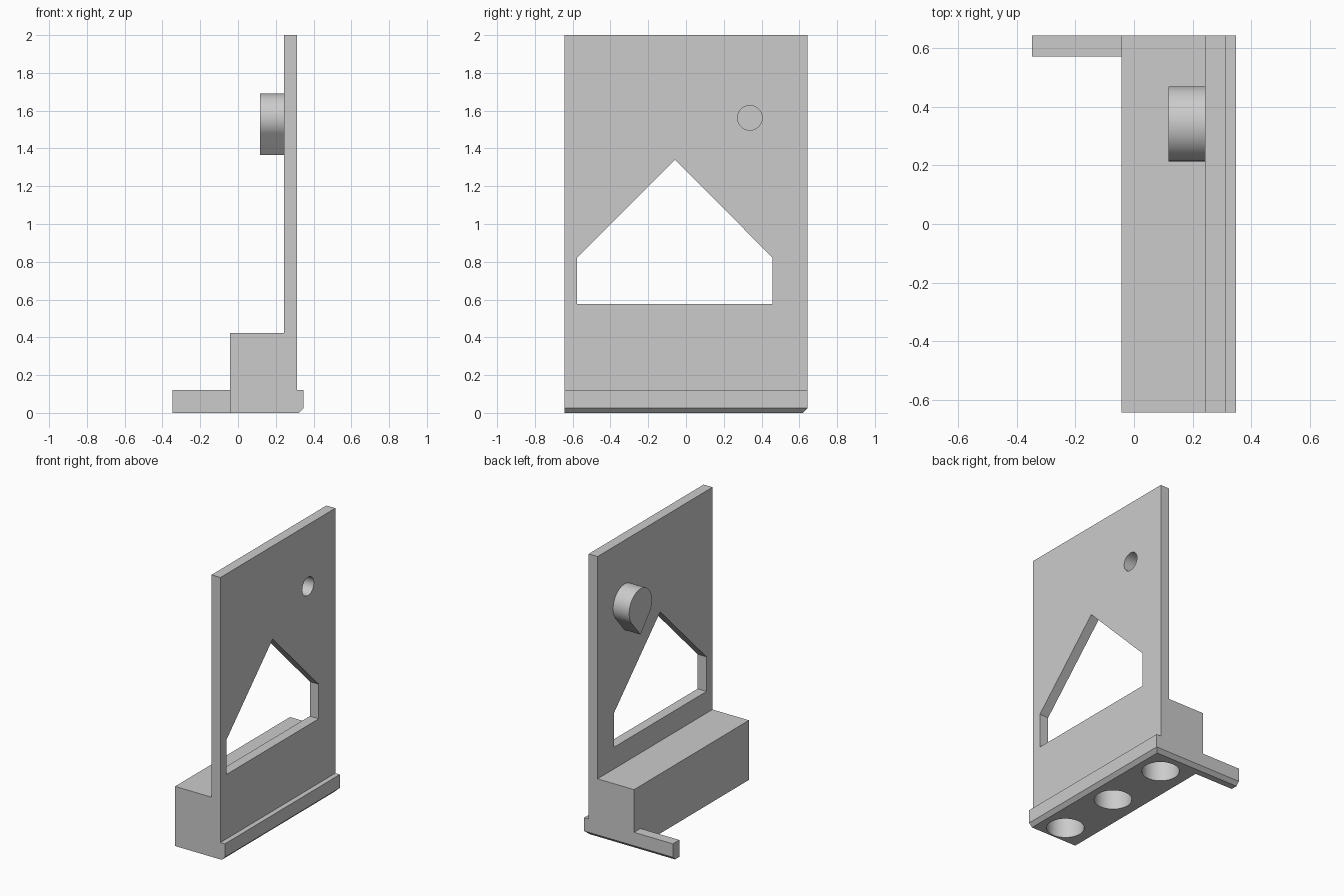
import bpy, bmesh, math
from mathutils import Vector

default = bpy.data.objects.get("Cube")
if default:
    bpy.data.objects.remove(default, do_unlink=True)

grey = bpy.data.materials.new("light_grey")
grey.use_nodes = True
COLOUR = (0.6, 0.6, 0.6, 1)
grey.diffuse_color = COLOUR
grey.node_tree.nodes["Principled BSDF"].inputs["Base Color"].default_value = COLOUR

# Main dimensions
SIDE, BACK = 0.348, 0.644
PLATE_IN, PLATE_OUT = 0.243, 0.313
BLOCK_IN, BLOCK_TOP = -0.043, 0.423
BASE_TOP, CHAMFER = 0.12, 0.025
ARM_FRONT = 0.572


def prism(name, outline, axis, lo, hi):
    """Extrude a 2D outline along x (outline is y, z), y (x, z) or z (x, y)."""
    def place(p, t):
        return {"x": (t, *p), "y": (p[0], t, p[1]), "z": (*p, t)}[axis]
    bm = bmesh.new()
    face = bm.faces.new([bm.verts.new(place(p, lo)) for p in outline])
    new = bmesh.ops.extrude_face_region(bm, geom=[face])["geom"]
    shift = Vector(place((0, 0), hi - lo))
    bmesh.ops.translate(bm, vec=shift, verts=[v for v in new if isinstance(v, bmesh.types.BMVert)])
    bmesh.ops.recalc_face_normals(bm, faces=bm.faces)
    mesh = bpy.data.meshes.new(name)
    bm.to_mesh(mesh)
    bm.free()
    mesh.materials.append(grey)
    obj = bpy.data.objects.new(name, mesh)
    bpy.context.collection.objects.link(obj)
    return obj


def arc(cx, cy, radius, start=0.0, sweep=2 * math.pi, steps=64, closed=True):
    count = steps if closed else steps + 1
    angles = [start + sweep * i / steps for i in range(count)]
    return [(cx + radius * math.cos(a), cy + radius * math.sin(a)) for a in angles]


def activate(obj):
    bpy.ops.object.select_all(action="DESELECT")
    obj.select_set(True)
    bpy.context.view_layer.objects.active = obj


def cut(obj, cutter):
    mod = obj.modifiers.new("cut", "BOOLEAN")
    mod.operation, mod.solver, mod.object = "DIFFERENCE", "EXACT", cutter
    activate(obj)
    bpy.ops.object.modifier_apply(modifier=mod.name)


# Upright plate, block and chamfered lip as one profile
body = prism("upright_and_base", [
    (BLOCK_IN, 0), (SIDE - CHAMFER, 0), (SIDE, CHAMFER), (SIDE, BASE_TOP),
    (PLATE_OUT, BASE_TOP), (PLATE_OUT, 2), (PLATE_IN, 2),
    (PLATE_IN, BLOCK_TOP), (BLOCK_IN, BLOCK_TOP)], "y", -BACK, BACK)

# Side arm, chamfered along its lower back edge
arm = prism("side_arm", [
    (ARM_FRONT, 0), (BACK - CHAMFER, 0), (BACK, CHAMFER),
    (BACK, BASE_TOP), (ARM_FRONT, BASE_TOP)], "x", -SIDE, BLOCK_IN)

# Teardrop peg on the inner face of the plate
PEG_Y, PEG_Z, PEG_R, TIP = 0.342, 1.562, 0.128, 0.197
lean = math.acos(PEG_R / TIP)
outline = arc(PEG_Y, PEG_Z, PEG_R, -math.pi / 2 + lean, 2 * (math.pi - lean), closed=False)
peg = prism("teardrop_peg", outline + [(PEG_Y, PEG_Z - TIP)], "x", 0.117, PLATE_IN)

# Cutters: gabled window, back chamfer, round sockets, peg bore
window = prism("window_cutter", [
    (-0.577, 0.577), (0.458, 0.577), (0.458, 0.822), (-0.058, 1.34), (-0.577, 0.822)],
    "x", 0.1, 0.5)
e = 0.01
wedge = prism("chamfer_cutter", [
    (BACK - CHAMFER - e, -e), (BACK + e, -e), (BACK + e, CHAMFER + e)], "x", -0.5, 0.5)
sockets = [prism("socket_cutter", arc(0.153, -0.03 + i * 0.48, 0.122), "z", -0.1, 0.3)
           for i in (-1, 0, 1)]
bore = prism("bore_cutter", arc(0.338, PEG_Z, 0.065), "x", 0.16, 0.5)

for cutter in (window, wedge, *sockets, bore):
    cut(body, cutter)
cut(peg, bore)
for cutter in (window, wedge, *sockets, bore):
    bpy.data.objects.remove(cutter, do_unlink=True)

# Smooth round walls, keep hard edges crisp
for obj in (body, arm, peg):
    activate(obj)
    bpy.ops.object.shade_smooth_by_angle(angle=math.radians(30))
